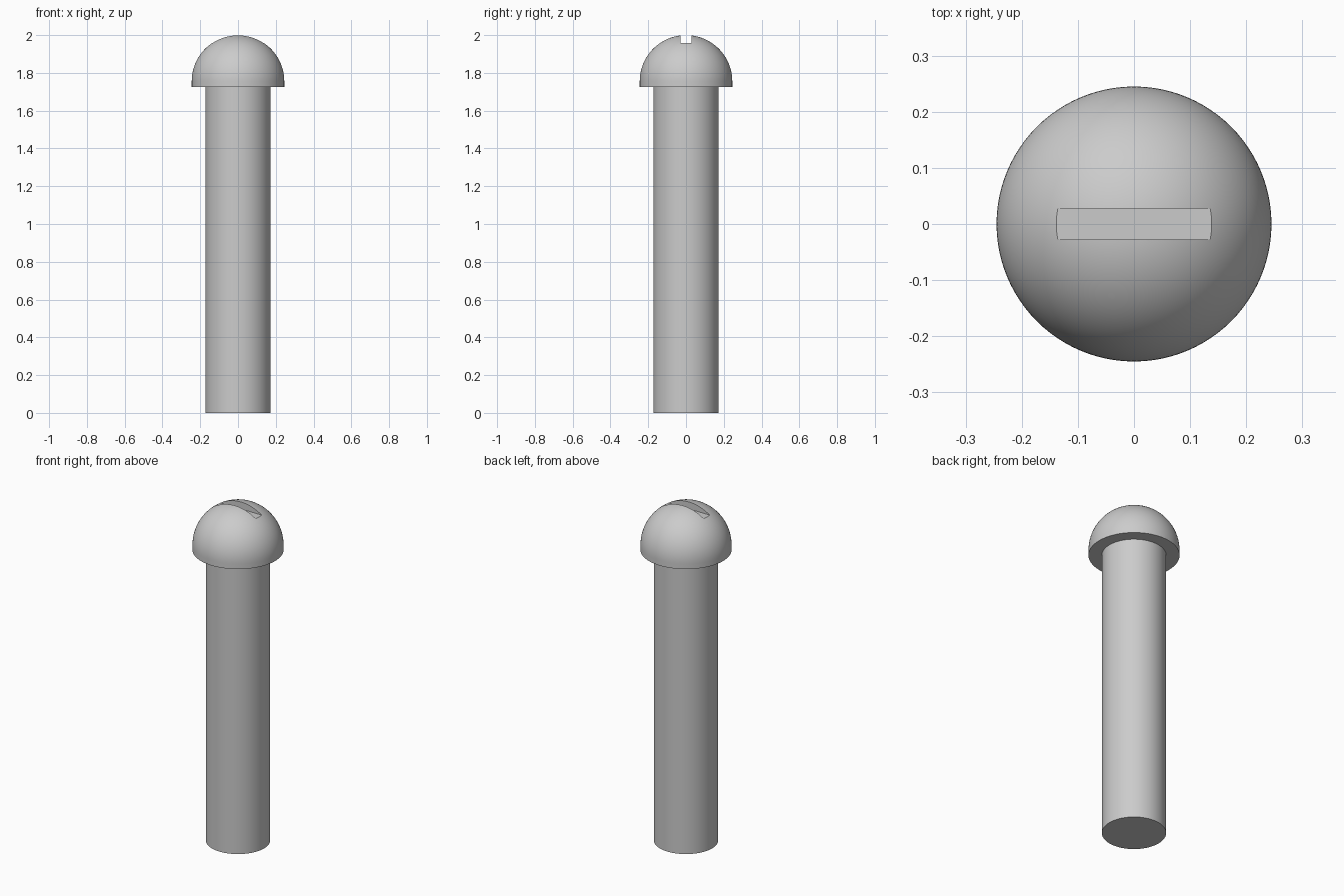
import bpy
import bmesh
from math import cos, sin, pi, radians

SEGMENTS = 96
SHAFT_R, HEAD_R = 0.173, 0.245
HEAD_BOTTOM, TOP = 1.725, 2.0
SLOT_WIDTH, SLOT_FLOOR = 0.056, 1.957

default = bpy.data.objects.get("Cube")
if default:
    bpy.data.objects.remove(default, do_unlink=True)

steel = bpy.data.materials.new("grey steel")
steel.use_nodes = True
grey = (0.6, 0.6, 0.6, 1)
steel.diffuse_color = grey
steel.node_tree.nodes["Principled BSDF"].inputs["Base Color"].default_value = grey


def lathe(name, profile):
    """Spin a profile of (radius, height) points around the z axis."""
    bm = bmesh.new()
    verts = [bm.verts.new((r, 0, z)) for r, z in profile]
    edges = [bm.edges.new(pair) for pair in zip(verts, verts[1:])]
    bmesh.ops.spin(bm, geom=verts + edges, cent=(0, 0, 0), axis=(0, 0, 1),
                   angle=2 * pi, steps=SEGMENTS)
    bmesh.ops.remove_doubles(bm, verts=bm.verts[:], dist=1e-5)
    bmesh.ops.recalc_face_normals(bm, faces=bm.faces[:])
    mesh = bpy.data.meshes.new(name)
    bm.to_mesh(mesh)
    bm.free()
    mesh.materials.append(steel)
    obj = bpy.data.objects.new(name, mesh)
    bpy.context.collection.objects.link(obj)
    return obj


def activate(obj):
    bpy.ops.object.select_all(action="DESELECT")
    obj.select_set(True)
    bpy.context.view_layer.objects.active = obj


# Plain round shaft, sunk slightly into the head
shaft = lathe("shaft", [(0, 0), (SHAFT_R, 0),
                        (SHAFT_R, HEAD_BOTTOM + 0.02), (0, HEAD_BOTTOM + 0.02)])

# Domed head: short straight rim under a hemisphere
steps = 32
dome = [(HEAD_R * cos(pi / 2 * i / steps),
         TOP - HEAD_R + HEAD_R * sin(pi / 2 * i / steps)) for i in range(steps)]
head = lathe("head", [(0, HEAD_BOTTOM), (HEAD_R, HEAD_BOTTOM)] + dome + [(0, TOP)])

# Screwdriver slot cut across the top of the head
bpy.ops.mesh.primitive_cube_add(size=1, location=(0, 0, SLOT_FLOOR + 0.1))
cutter = bpy.context.object
cutter.name = "slot_cutter"
cutter.scale = (1, SLOT_WIDTH, 0.2)
cutter.hide_render = True
cutter.data.materials.append(steel)
activate(head)
slot = head.modifiers.new("slot", "BOOLEAN")
slot.operation = "DIFFERENCE"
slot.solver = "EXACT"
slot.object = cutter
bpy.ops.object.modifier_apply(modifier=slot.name)
bpy.data.objects.remove(cutter, do_unlink=True)

# Smooth sides with crisp rims
for part in (shaft, head):
    activate(part)
    bpy.ops.object.shade_smooth_by_angle(angle=radians(30))
